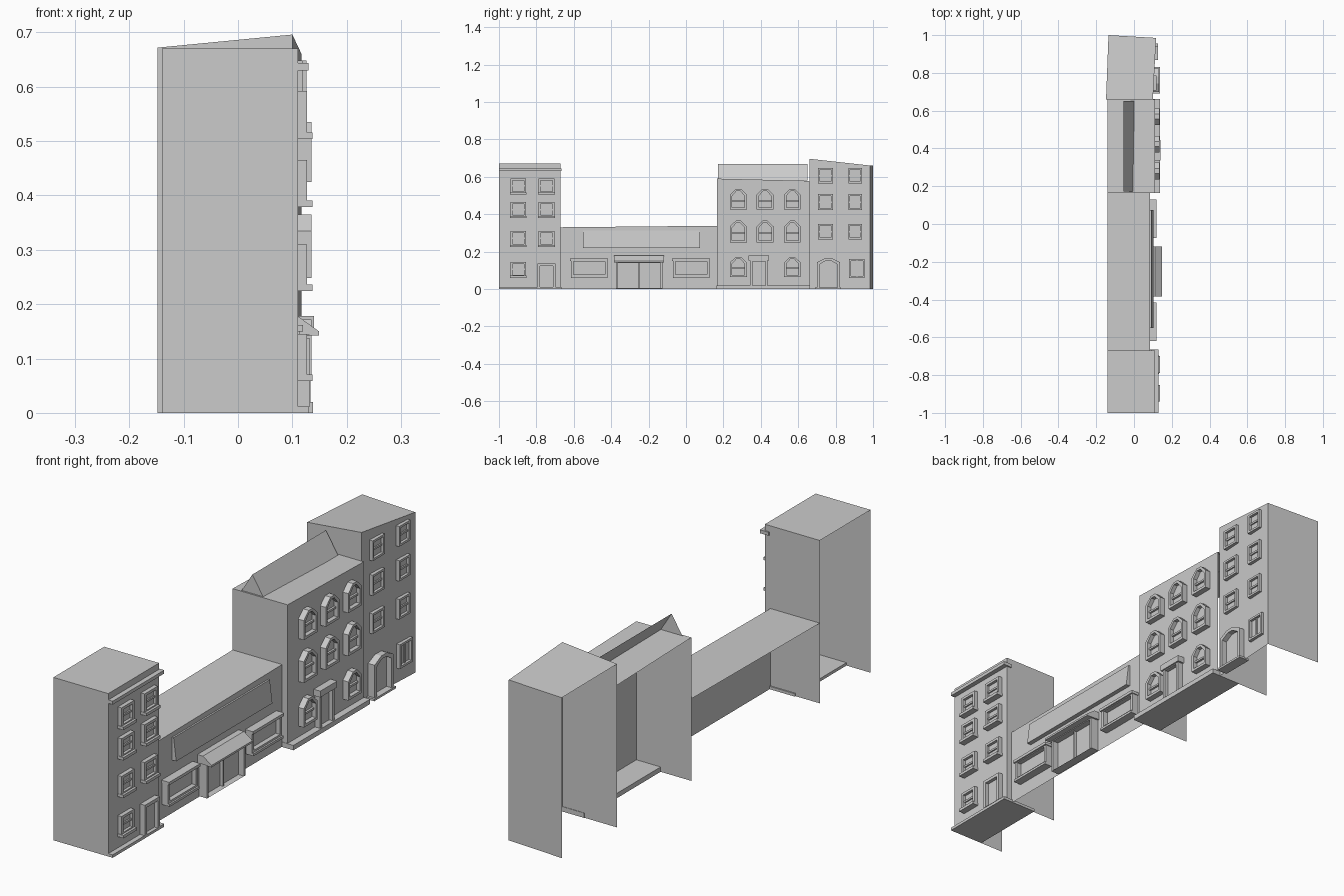
import bpy, bmesh
from mathutils import Vector

if "Cube" in bpy.data.objects:
    bpy.data.objects.remove(bpy.data.objects["Cube"])


def make(name, verts, faces):
    me = bpy.data.meshes.new(name)
    me.from_pydata(verts, [], faces)
    bm = bmesh.new()
    bm.from_mesh(me)
    bmesh.ops.recalc_face_normals(bm, faces=bm.faces)
    bm.to_mesh(me)
    bm.free()
    ob = bpy.data.objects.new(name, me)
    bpy.context.collection.objects.link(ob)
    return ob


def box(name, x0, x1, y0, y1, z0, z1):
    return prism(name, [(x0, z0), (x1, z0), (x1, z1), (x0, z1)], y0, y1)


def prism(name, profile, y0, y1):
    """Closed (x, z) profile extruded along the street."""
    n = len(profile)
    verts = [(x, y, z) for y in (y0, y1) for x, z in profile]
    faces = [(i, (i + 1) % n, (i + 1) % n + n, i + n) for i in range(n)]
    return make(name, verts, faces + [tuple(range(n)), tuple(range(n, 2 * n))])


def shell(name, corners, sides=(True, True)):
    """Open-backed building: corners (x, y, top z) as back/front low y, front/back high y."""
    verts = [(x, y, 0) for x, y, z in corners] + list(corners)
    faces = [(1, 2, 6, 5), (4, 5, 6, 7)]
    if sides[0]:
        faces.append((0, 1, 5, 4))
    if sides[1]:
        faces.append((2, 3, 7, 6))
    return make(name, verts, faces)


def outline(y0, y1, z0, z1, peak):
    pts = [(y0, z0), (y1, z0), (y1, z1 - peak)]
    if peak:
        pts.append(((y0 + y1) / 2 + (y1 - y0) * .15, z1))
        pts.append(((y0 + y1) / 2 - (y1 - y0) * .15, z1))
    return pts + [(y0, z1 - peak)]


def frame(name, x0, x1, y0, y1, z0, z1, peak=0, b=.011, bar='h', floor=False):
    """Raised surround with a pane set back inside it and a glazing bar."""
    outer = outline(y0, y1, z0, z1, peak)
    inner = outline(y0 + b, y1 - b, z0 + (0 if floor else b), z1 - b, peak * .9)
    n = len(outer)
    verts = [(x, y, z) for x, ring in ((x0, outer), (x1, outer), (x1, inner), (x0, inner))
             for y, z in ring]
    faces = []
    for k in range(3):
        for i in range(n):
            j = (i + 1) % n
            faces.append((k * n + i, k * n + j, (k + 1) * n + j, (k + 1) * n + i))
    make(name + "_surround", verts, faces)
    xp = x0 + (x1 - x0) * .3
    make(name + "_pane", [(xp, y, z) for y, z in inner], [tuple(range(n))])
    ym, zm = (y0 + y1) / 2, (z0 + z1 - peak * .5) / 2
    if bar == 'h':
        box(name + "_bar", x0, x0 + (x1 - x0) * .65, y0 + b, y1 - b, zm - .004, zm + .004)
    elif bar == 'v':
        box(name + "_bar", x0, x0 + (x1 - x0) * .65, ym - .003, ym + .003, z0, z1 - b)


F = .11    # main facade plane
S = .085   # set-back shop facade plane

# Building shells
shell("south_tower", [(-.14, -1, .67), (F, -1, .67), (F, -.67, .67), (-.14, -.67, .67)])
shell("low_shop", [(-.14, -.67, .33), (S, -.67, .33), (S, .165, .338), (-.14, .165, .338)],
      (False, False))
shell("middle_house", [(-.14, .165, .59), (F, .165, .59), (F, .66, .578), (-.14, .66, .578)],
      (True, False))
shell("north_house", [(-.148, .66, .672), (.1, .66, .696), (.117, .985, .66), (-.135, 1, .66)])

# South tower: cornice, base, windows with sills, door
box("south_cornice", .09, .13, -1, -.665, .63, .644)
box("south_base", -.03, .13, -1, -.665, 0, .012)
for r, (z0, z1) in enumerate([(.065, .145), (.23, .31), (.385, .465), (.51, .592)]):
    for c, (y0, y1) in enumerate([(-.938, -.855), (-.788, -.702)]):
        if r == 0 and c == 1:
            continue
        frame(f"south_window_{r}_{c}", F, .127, y0, y1, z0, z1)
        box(f"south_sill_{r}_{c}", F, .137, y0 - .002, y1 + .002, z0 - .006, z0 + .006)
frame("south_door", F, .132, -.793, -.697, .012, .137, b=.013, bar='', floor=True)

# Low shop: sign board, display windows, awning over double door
prism("sign_board", [(S - .004, .218), (.104, .218), (.092, .312), (S - .004, .312)], -.55, .075)
for i, (y0, y1) in enumerate([(-.615, -.42), (-.07, .125)]):
    frame(f"shop_window_{i}", S, .113, y0, y1, .065, .16, b=.013, bar='')
    box(f"shop_window_hood_{i}", S, .12, y0 - .004, y1 + .004, .15, .162)
    box(f"shop_window_sill_{i}", S, .12, y0, y1, .06, .07)
frame("shop_door", S, .122, -.375, -.125, .003, .15, b=.01, bar='v', floor=True)
prism("shop_awning", [(S, .145), (.149, .142), (.149, .15), (.11, .178), (S, .178)], -.385, -.118)

# Middle house: step, peaked windows, hooded door, roof slope with gables
box("middle_step", 0, .138, .163, .662, 0, .02)
for r, (z0, z1) in enumerate([(.065, .172), (.248, .365), (.425, .535)]):
    for c, (y0, y1) in enumerate([(.235, .325), (.378, .467), (.525, .612)]):
        if r == 0 and c == 1:
            continue
        frame(f"middle_window_{r}_{c}", F, .135, y0, y1, z0, z1, peak=.03)
frame("middle_door", F, .133, .343, .437, .02, .16, b=.012, bar='', floor=True)
box("middle_door_hood", F, .14, .335, .445, .152, .178)
y0, y1 = .172, .65
make("roof_ridge", [(x, y, z) for y in (y0, y1) for x, z in
                    ((-.11, .58), (-.055, .668), (0, .58))],
     [(0, 1, 2), (3, 4, 5), (1, 2, 5, 4)])

# North house: shallow windows and peaked doorway
for r, (z0, z1) in enumerate([(.06, .16), (.265, .348), (.422, .507), (.565, .648)]):
    for c, (y0, y1) in enumerate([(.707, .785), (.868, .94)]):
        if r == 0 and c == 0:
            continue
        if r == 0:
            y0, y1 = .872, .955
        xf = .1 + (y0 - .66) * .05
        frame(f"north_window_{r}_{c}", xf, xf + .016, y0, y1, z0, z1,
              b=.009, bar='v' if r == 0 else 'h')
frame("north_door", .1, .132, .7, .823, .008, .165, peak=.022, b=.014, bar='', floor=True)
box("north_step", .09, .137, .69, .83, 0, .009)
